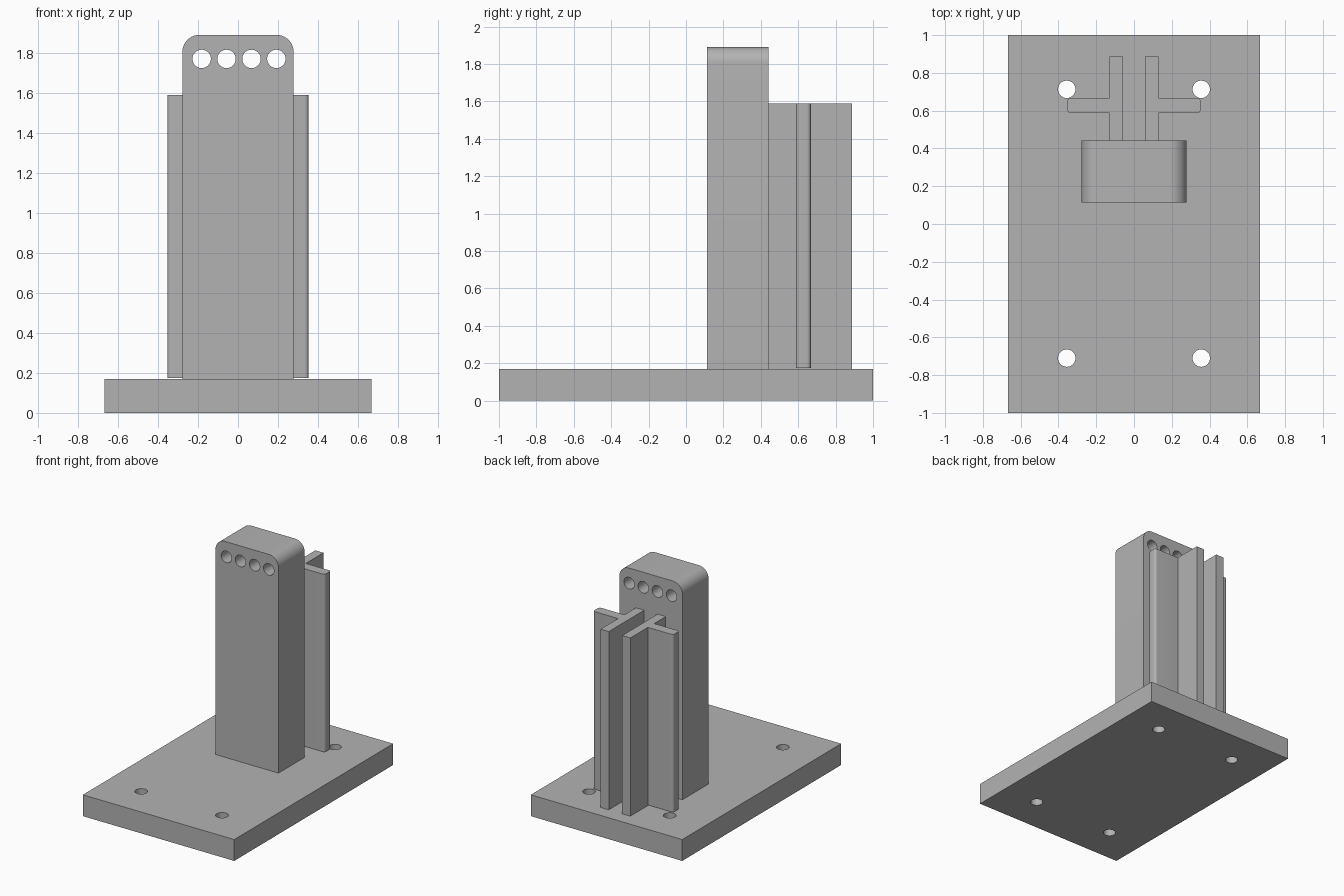
import bpy
import bmesh
from math import cos, sin, pi
from mathutils import Matrix, Vector

cube = bpy.data.objects.get("Cube")
if cube:
    bpy.data.objects.remove(cube, do_unlink=True)

# One plain grey for every part
grey = bpy.data.materials.new("plain grey")
grey.use_nodes = True
colour = (0.45, 0.45, 0.45, 1)
grey.diffuse_color = colour
grey.node_tree.nodes["Principled BSDF"].inputs["Base Color"].default_value = colour


def outline(corners, steps=10):
    """Closed 2D outline from (x, y, radius) corners, rounding where radius > 0."""
    points = []
    for i, (x, y, radius) in enumerate(corners):
        p = Vector((x, y))
        if not radius:
            points.append(p)
            continue
        a = (Vector(corners[i - 1][:2]) - p).normalized() * radius
        b = (Vector(corners[(i + 1) % len(corners)][:2]) - p).normalized() * radius
        for k in range(steps + 1):
            t = k / steps * pi / 2
            points.append(p + a * (1 - sin(t)) + b * (1 - cos(t)))
    return points


def extrude(name, points, place, low, high):
    """Solid from a 2D outline; place(u, v, w) maps the outline and depth to space."""
    bm = bmesh.new()
    face = bm.faces.new([bm.verts.new(place(p.x, p.y, low)) for p in points])
    side = bmesh.ops.extrude_face_region(bm, geom=[face])["geom"]
    shift = Vector(place(0, 0, high)) - Vector(place(0, 0, low))
    bmesh.ops.translate(bm, vec=shift, verts=[g for g in side if isinstance(g, bmesh.types.BMVert)])
    bmesh.ops.recalc_face_normals(bm, faces=bm.faces)
    return finish(name, bm)


def finish(name, bm):
    mesh = bpy.data.meshes.new(name)
    bm.to_mesh(mesh)
    bm.free()
    mesh.materials.append(grey)
    obj = bpy.data.objects.new(name, mesh)
    bpy.context.collection.objects.link(obj)
    return obj


def drill(obj, centres, radius, depth, rotation):
    """Cut round holes through a part, then discard the cutter."""
    bm = bmesh.new()
    for c in centres:
        bmesh.ops.create_cone(bm, cap_ends=True, segments=48, radius1=radius, radius2=radius,
                              depth=depth, matrix=Matrix.Translation(c) @ rotation)
    cutter = finish("hole_cutter", bm)
    cutter.hide_render = True
    mod = obj.modifiers.new("holes", 'BOOLEAN')
    mod.object, mod.operation, mod.solver = cutter, 'DIFFERENCE', 'EXACT'
    bpy.context.view_layer.objects.active = obj
    bpy.ops.object.modifier_apply(modifier=mod.name)
    bpy.data.objects.remove(cutter, do_unlink=True)


def upright(u, v, w):
    return (u, v, w)


def facing_front(u, v, w):
    return (u, w, v)


base_top, post_top, fin_top = 0.17, 1.89, 1.59

# Base plate with four bolt holes
base = extrude("base_plate", outline([(-0.667, -1, 0), (0.667, -1, 0), (0.667, 1, 0), (-0.667, 1, 0)]),
               upright, 0, base_top)
drill(base, [(x, y, 0.1) for x in (-0.356, 0.356) for y in (-0.71, 0.713)], 0.046, 1, Matrix())

# Post with rounded top and a row of four through holes
post = extrude("post", outline([(-0.278, base_top, 0), (0.278, base_top, 0),
                                (0.278, post_top, 0.085), (-0.278, post_top, 0.085)]),
               facing_front, 0.113, 0.442)
drill(post, [(0.005 + 0.1245 * (i - 1.5), 0.28, 1.77) for i in range(4)], 0.046, 1,
      Matrix.Rotation(pi / 2, 4, 'X'))

# Pair of T-shaped fins behind the post, each a rib with a sideways wing
for side, label in ((1, "left"), (-1, "right")):
    def mirrored(u, v, w, s=side):
        return (s * u, v, w)
    extrude(label + "_rib", outline([(0.059, 0.442, 0), (0.131, 0.442, 0),
                                     (0.131, 0.888, 0), (0.059, 0.888, 0)]),
            mirrored, base_top, fin_top)
    extrude(label + "_wing", outline([(0.131, 0.587, 0), (0.353, 0.587, 0.02),
                                      (0.353, 0.667, 0.02), (0.131, 0.667, 0)], 6),
            mirrored, base_top + 0.005, fin_top)

# Smooth the rounded surfaces, keep the edges crisp
for obj in bpy.context.scene.objects:
    obj.select_set(obj.type == 'MESH')
bpy.context.view_layer.objects.active = base
bpy.ops.object.shade_smooth_by_angle(angle=pi / 6)
